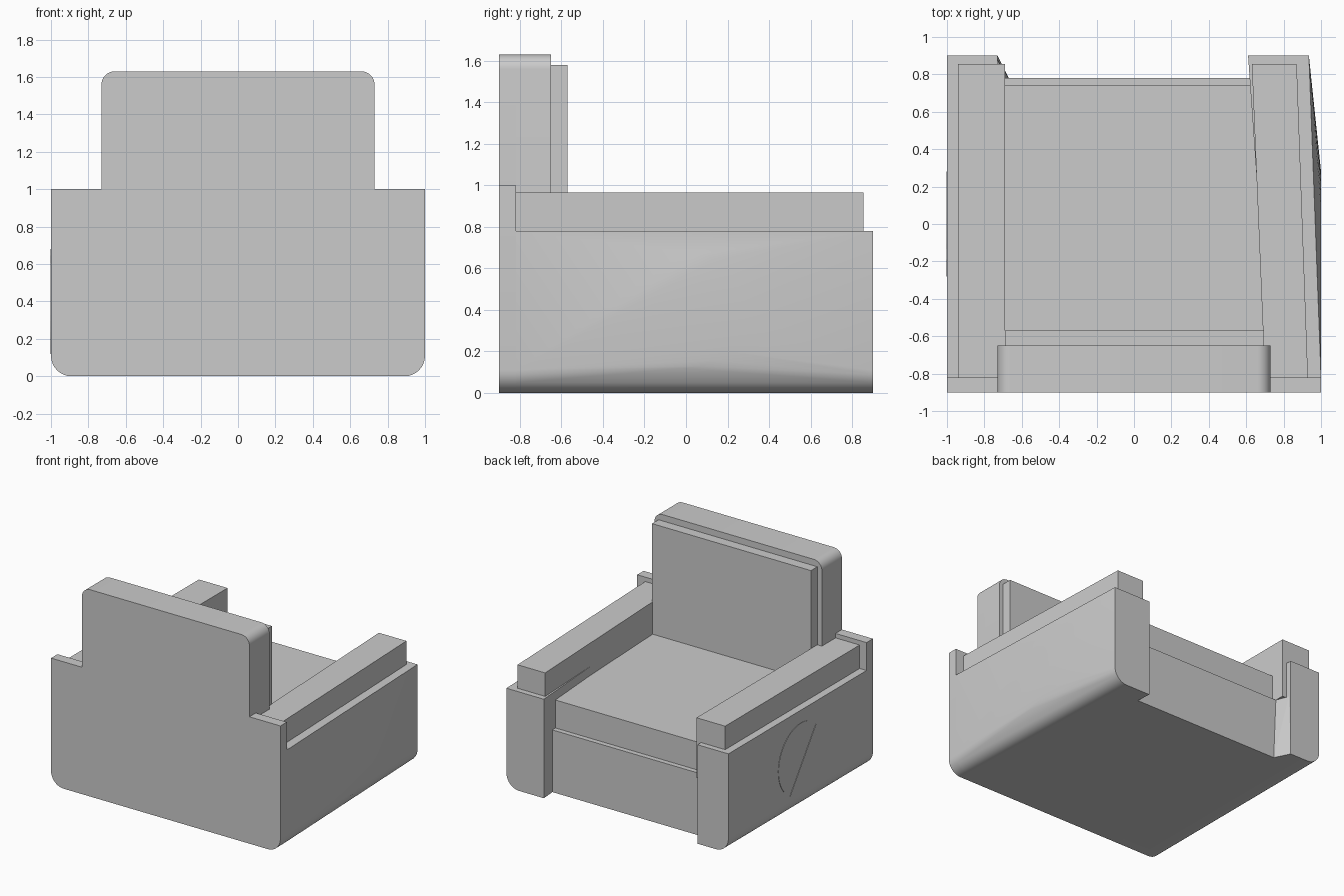
import bpy, bmesh
from math import sin, cos, pi, asin, atan2

if "Cube" in bpy.data.objects:
    bpy.data.objects.remove(bpy.data.objects["Cube"])


def finish(name, bm, smooth=False):
    bmesh.ops.recalc_face_normals(bm, faces=bm.faces[:])
    me = bpy.data.meshes.new(name)
    bm.to_mesh(me)
    bm.free()
    ob = bpy.data.objects.new(name, me)
    bpy.context.collection.objects.link(ob)
    if smooth:
        bpy.context.view_layer.objects.active = ob
        ob.select_set(True)
        bpy.ops.object.shade_smooth_by_angle(angle=pi / 6)
        ob.select_set(False)
    return ob


def loft(name, back, front, y0, y1, smooth=False):
    """Join two (x, z) outlines placed at y0 and y1 into a closed solid."""
    bm = bmesh.new()
    a = [bm.verts.new((x, y0, z)) for x, z in back]
    b = [bm.verts.new((x, y1, z)) for x, z in front]
    n = len(a)
    bm.faces.new(a)
    bm.faces.new(b[::-1])
    for i in range(n):
        j = (i + 1) % n
        bm.faces.new((a[i], b[i], b[j], a[j]))
    return finish(name, bm, smooth)


def hull(name, points, smooth=False):
    bm = bmesh.new()
    vs = [bm.verts.new(p) for p in points]
    res = bmesh.ops.convex_hull(bm, input=vs)
    bmesh.ops.delete(bm, geom=[v for v in bm.verts if not v.link_faces], context='VERTS')
    return finish(name, bm, smooth)


def arc(cx, cz, r, a0, n=8):
    """Quarter circle starting at angle a0 (in quarter turns), counter-clockwise."""
    return [(cx + r * cos((a0 + i / n) * pi / 2), cz + r * sin((a0 + i / n) * pi / 2))
            for i in range(n + 1)]


def rect(x0, x1, z0, z1):
    return [(x0, z0), (x1, z0), (x1, z1), (x0, z1)]


def arm_outline(outer, inner, top=0.78, r=0.11):
    """Arm section with a rounded outer bottom edge (outer > inner)."""
    return arc(outer - r, r, r, 3) + [(outer, top), (inner, top), (inner, 0)]


def mirrored(outline):
    return [(-x, z) for x, z in outline]


# Backrest: full-height rear panel plus the thick upper part and its cushion
top_half = arc(0.66, 1.56, 0.07, 0)
top = top_half + [(-x, z) for x, z in reversed(top_half)]
half = arc(0.89, 0.11, 0.11, 3) + [(1, 1), (0.73, 1)] + top_half
loft("rear_panel", half + mirrored(half)[::-1], half + mirrored(half)[::-1], -0.9, -0.82, True)
rest = [(0.73, 0.5)] + top + [(-0.73, 0.5)]
loft("backrest", rest, rest, -0.82, -0.65, True)
pad = rect(-0.69, 0.695, 0.6, 1.58)
loft("back_cushion", pad, pad, -0.65, -0.57)

# Seat: base panel and set-back cushion
loft("seat_base", rect(-0.73, 0.73, 0, 0.49), rect(-0.73, 0.62, 0, 0.49), -0.82, 0.78)
loft("seat_cushion", rect(-0.71, 0.71, 0.49, 0.71), rect(-0.71, 0.66, 0.49, 0.71), -0.7, 0.74)

# Left arm, straight
left = mirrored(arm_outline(1, 0.73))
loft("left_arm", left, left, -0.82, 0.9, True)
left_pad = rect(-0.94, -0.69, 0.49, 0.965)
loft("left_arm_pad", left_pad, left_pad, -0.82, 0.855)
hull("left_arm_wedge", [(-0.73, 0.9, 0), (-0.73, 0.76, 0), (-0.67, 0.78, 0.0),
                        (-0.73, 0.88, 0.49), (-0.69, 0.78, 0.49), (-0.73, 0.76, 0.49)])

# Right arm, leaning inwards at the front and bulging to a round patch on its side
section_back = [(x, -0.82, z) for x, z in arm_outline(1, 0.73)]
section_front = [(x, 0.9, z) for x, z in arm_outline(0.935, 0.61)]
patch = [(1, 0.28 * cos(i * pi / 12), 0.4 + 0.28 * sin(i * pi / 12)) for i in range(24)]
hull("right_arm", section_back + section_front + patch, True)
loft("right_arm_pad", rect(0.70, 0.93, 0.49, 0.965), rect(0.63, 0.87, 0.49, 0.965), -0.82, 0.855)

# Plain round plate on the left side, split by a slanted slot
radius, gap = 0.28, 0.035
slant = atan2(0.5, -0.36)
start = asin(gap / radius)
for k in range(2):
    bm = bmesh.new()
    angles = [slant + k * pi + start + (pi - 2 * start) * i / 24 for i in range(25)]
    ring = [bm.verts.new((-0.999, radius * cos(a), 0.4 + radius * sin(a))) for a in angles]
    face = bm.faces.new(ring)
    ext = bmesh.ops.extrude_face_region(bm, geom=[face])
    for v in ext["geom"]:
        if isinstance(v, bmesh.types.BMVert):
            v.co.x = -1.003
    finish("side_plate_half_%d" % (k + 1), bm)
